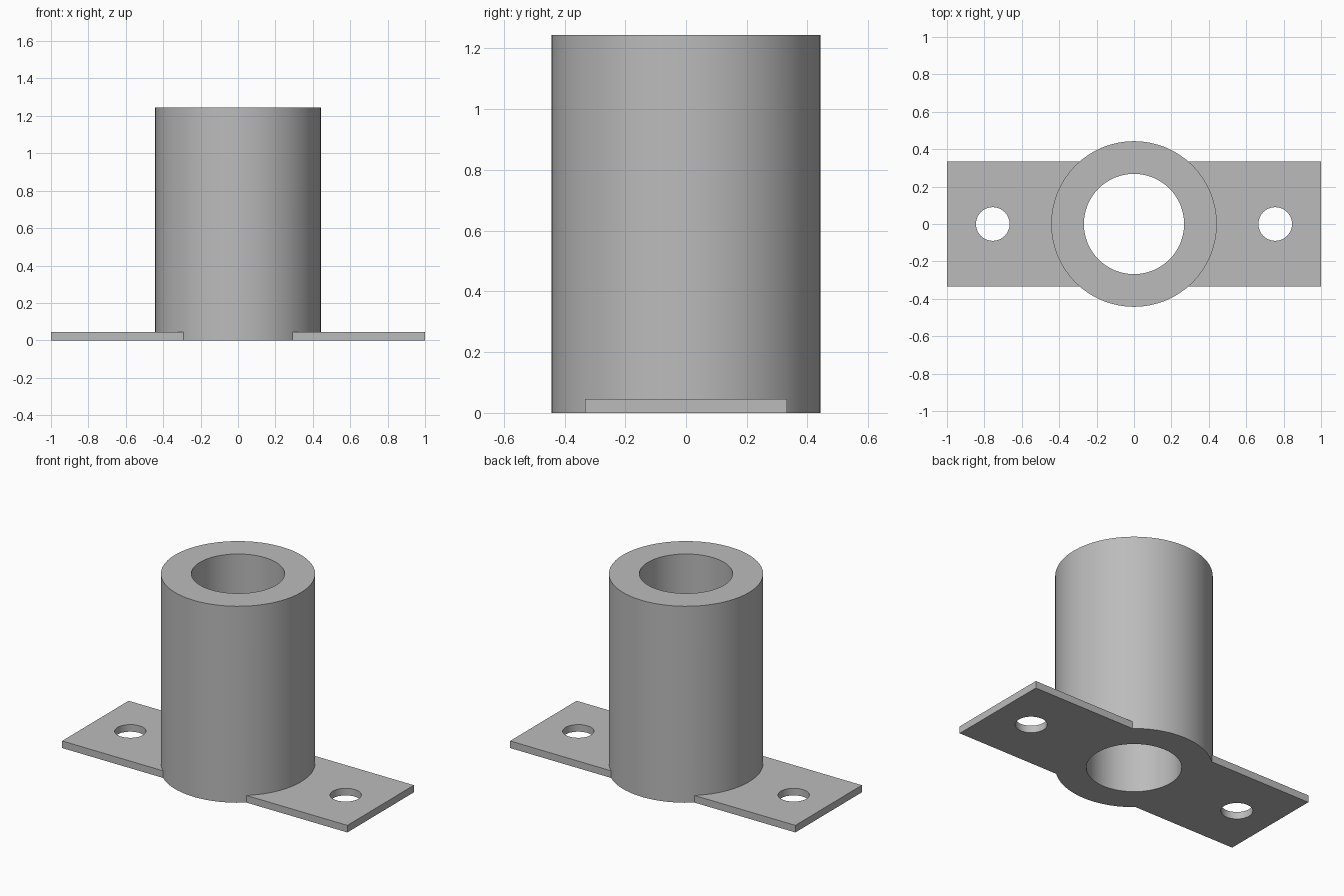
import bpy
import math

if "Cube" in bpy.data.objects:
    bpy.data.objects.remove(bpy.data.objects["Cube"], do_unlink=True)

# Sizes
HEIGHT, OUTER_R, BORE_R = 1.245, 0.443, 0.268
PLATE_WIDTH, PLATE_THICK = 0.666, 0.045
HOLE_X, HOLE_R = 0.755, 0.09

grey = bpy.data.materials.new("plain grey")
grey.use_nodes = True
grey.diffuse_color = (0.5, 0.5, 0.5, 1)
grey.node_tree.nodes["Principled BSDF"].inputs["Base Color"].default_value = grey.diffuse_color


def cylinder(name, radius, bottom, top, x=0, sides=64):
    bpy.ops.mesh.primitive_cylinder_add(
        vertices=sides, radius=radius, depth=top - bottom,
        location=(x, 0, (bottom + top) / 2))
    obj = bpy.context.object
    obj.name = name
    obj.data.materials.append(grey)
    return obj


def combine(target, other, operation):
    """Apply a boolean to the target and discard the helper."""
    mod = target.modifiers.new(operation.lower(), 'BOOLEAN')
    mod.operation, mod.object, mod.solver = operation, other, 'EXACT'
    bpy.context.view_layer.objects.active = target
    bpy.ops.object.modifier_apply(modifier=mod.name)
    bpy.data.objects.remove(other, do_unlink=True)


# Upright sleeve
bracket = cylinder("sleeve_with_mounting_plate", OUTER_R, 0, HEIGHT)

# Mounting plate running through the foot of the sleeve
bpy.ops.mesh.primitive_cube_add(size=1, location=(0, 0, PLATE_THICK / 2))
plate = bpy.context.object
plate.name = "mounting_plate"
plate.scale = (2, PLATE_WIDTH, PLATE_THICK)
bpy.ops.object.transform_apply(location=False, rotation=False, scale=True)
plate.data.materials.append(grey)
combine(bracket, plate, 'UNION')

# Bore and the two screw holes
combine(bracket, cylinder("bore_cutter", BORE_R, -0.1, HEIGHT + 0.1), 'DIFFERENCE')
for side in (-1, 1):
    hole = cylinder("hole_cutter", HOLE_R, -0.1, 0.2, side * HOLE_X, 48)
    combine(bracket, hole, 'DIFFERENCE')

# Stand the origin on the base and smooth the round walls
bracket.data.transform(bracket.matrix_world)
bracket.matrix_world.identity()
bpy.ops.object.select_all(action='DESELECT')
bracket.select_set(True)
bpy.context.view_layer.objects.active = bracket
bpy.ops.object.shade_smooth_by_angle(angle=math.radians(30))
